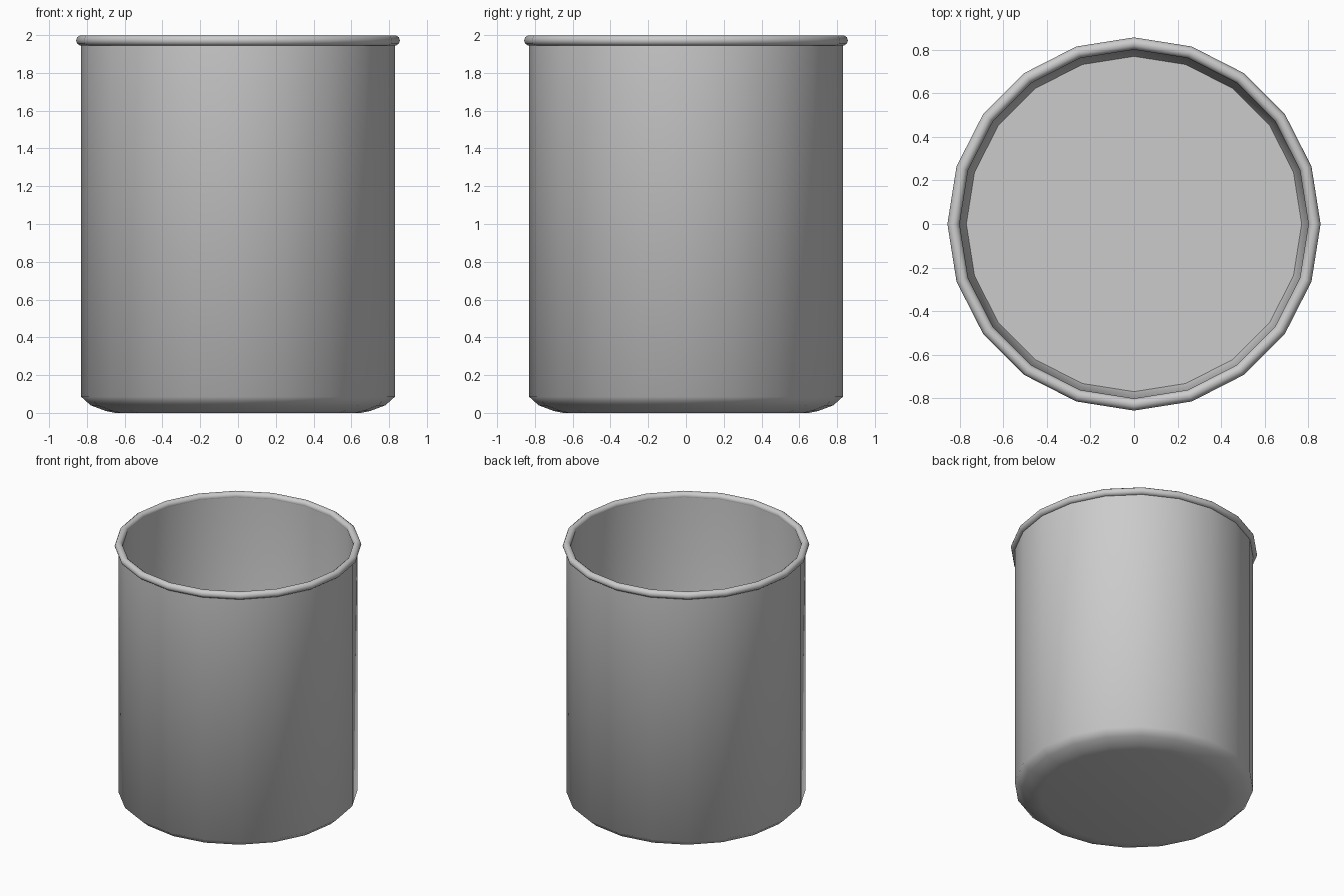
import bpy, math

if "Cube" in bpy.data.objects:
    bpy.data.objects.remove(bpy.data.objects["Cube"])

SIDES = 20


def lathe(name, profile, closed=False):
    # revolve an (r, z) profile around z; r = 0 makes a pole
    verts, faces, rings = [], [], []
    for r, z in profile:
        if r == 0:
            rings.append([len(verts)] * SIDES)
            verts.append((0, 0, z))
        else:
            rings.append(list(range(len(verts), len(verts) + SIDES)))
            for i in range(SIDES):
                a = 2 * math.pi * i / SIDES
                verts.append((r * math.cos(a), r * math.sin(a), z))
    pairs = list(zip(rings, rings[1:]))
    if closed:
        pairs.append((rings[-1], rings[0]))
    for lo, hi in pairs:
        for i in range(SIDES):
            j = (i + 1) % SIDES
            loop = [lo[i], lo[j], hi[j], hi[i]]
            faces.append(list(dict.fromkeys(loop)))
    me = bpy.data.meshes.new(name)
    me.from_pydata(verts, [], faces)
    me.update()
    ob = bpy.data.objects.new(name, me)
    bpy.context.collection.objects.link(ob)
    bpy.ops.object.select_all(action='DESELECT')
    ob.select_set(True)
    bpy.context.view_layer.objects.active = ob
    bpy.ops.object.shade_smooth_by_angle(angle=math.radians(50))
    return ob


# Cup body: underside, rounded foot, outer wall, inner wall, floor
lathe("cup_body", [
    (0, 0), (0.65, 0), (0.70, 0.01), (0.78, 0.04), (0.83, 0.085),
    (0.83, 1.975), (0.803, 1.975),
    (0.785, 0.10), (0.77, 0.06), (0, 0.06)])

# Rolled rim: round bead around the mouth
bead = [(0.829 + 0.028 * math.cos(math.pi * k / 5),
         1.972 + 0.028 * math.sin(math.pi * k / 5)) for k in range(10)]
lathe("rolled_rim", bead, closed=True)
